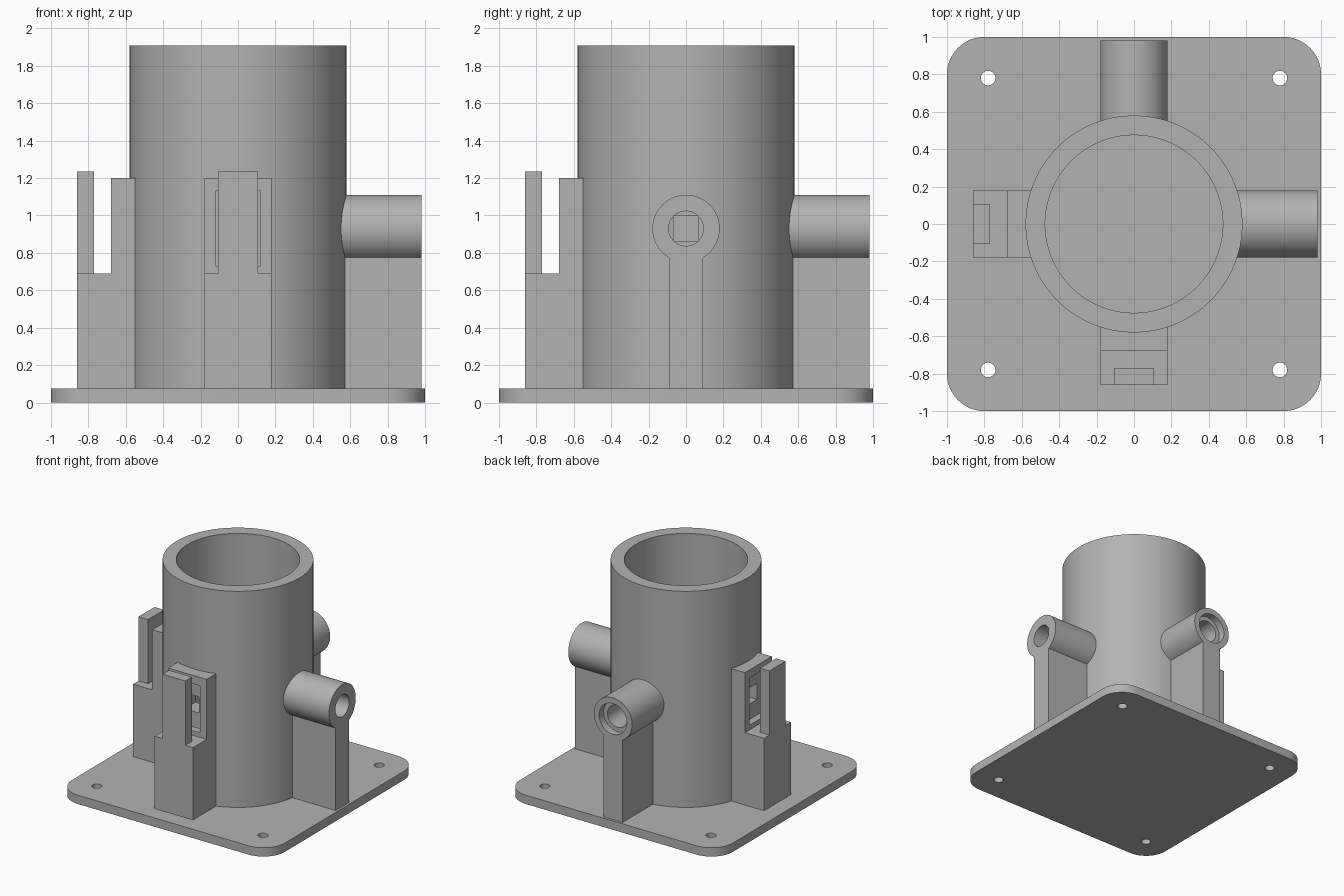
import bpy, bmesh, math
from mathutils import Matrix

cube = bpy.data.objects.get("Cube")
if cube:
    bpy.data.objects.remove(cube, do_unlink=True)

PLATE_TOP = 0.075
AXIS_Z = 0.93      # height of the ports and sensor windows

grey = bpy.data.materials.new("plain grey")
grey.use_nodes = True
COLOR = (0.45, 0.45, 0.45, 1)
grey.diffuse_color = COLOR
grey.node_tree.nodes["Principled BSDF"].inputs["Base Color"].default_value = COLOR


def make(name, bm, angle=0.0):
    """Turn a bmesh into an object, turned about z by angle."""
    bm.transform(Matrix.Rotation(angle, 4, 'Z'))
    bmesh.ops.recalc_face_normals(bm, faces=bm.faces)
    mesh = bpy.data.meshes.new(name)
    bm.to_mesh(mesh)
    bm.free()
    mesh.materials.append(grey)
    obj = bpy.data.objects.new(name, mesh)
    bpy.context.collection.objects.link(obj)
    return obj


def box(name, x, y, z, angle=0.0):
    bm = bmesh.new()
    bmesh.ops.create_cube(bm, size=1)
    for v in bm.verts:
        for i, (lo, hi) in enumerate((x, y, z)):
            v.co[i] = hi if v.co[i] > 0 else lo
    return make(name, bm, angle)


def extrude_outline(name, points, depth, angle=0.0):
    """Outline in the x-z plane, extruded evenly along y."""
    bm = bmesh.new()
    face = bm.faces.new([bm.verts.new((x, -depth, z)) for x, z in points])
    out = bmesh.ops.extrude_face_region(bm, geom=[face])
    for v in out["geom"]:
        if isinstance(v, bmesh.types.BMVert):
            v.co.y = depth
    return make(name, bm, angle)


def rod(name, radius, lo, hi, angle=None, at=(0, 0), segments=64):
    """Upright cylinder, or one lying along +x turned by angle."""
    bm = bmesh.new()
    bmesh.ops.create_cone(bm, cap_ends=True, segments=segments, radius1=radius,
                          radius2=radius, depth=hi - lo)
    bm.transform(Matrix.Translation((at[0], at[1], (lo + hi) / 2)))
    if angle is not None:
        bm.transform(Matrix.Translation((0, 0, AXIS_Z)) @ Matrix.Rotation(math.pi / 2, 4, 'Y'))
    return make(name, bm, angle or 0.0)


def cut(obj, cutters):
    bpy.context.view_layer.objects.active = obj
    for c in cutters:
        mod = obj.modifiers.new("cut", 'BOOLEAN')
        mod.operation = 'DIFFERENCE'
        mod.solver = 'EXACT'
        mod.object = c
        bpy.ops.object.modifier_apply(modifier=mod.name)


parts, cutters = [], []

# Base plate with rounded corners and four screw holes
plate = box("base_plate", (-1, 1), (-1, 1), (0, PLATE_TOP))
bm = bmesh.new()
bm.from_mesh(plate.data)
corners = [e for e in bm.edges if abs(e.verts[0].co.z - e.verts[1].co.z) > 0.01]
bmesh.ops.bevel(bm, geom=corners, offset=0.2, segments=12, profile=0.5, affect='EDGES')
bm.to_mesh(plate.data)
bm.free()
holes = [rod("screw_hole", 0.039, -0.1, 0.2, at=(x, y), segments=32)
         for x in (-0.78, 0.78) for y in (-0.78, 0.78)]
cut(plate, holes)
cutters += holes
parts.append(plate)

# Main upright tube
wall = rod("main_tube", 0.58, PLATE_TOP, 1.91, segments=128)
inside = rod("main_bore", 0.475, 0, 2, segments=128)
cut(wall, [inside])
cutters.append(inside)
parts.append(wall)

# Two side ports (left and back), each on a rib
for side, angle in (("left", 0.0), ("back", math.pi / 2)):
    port = rod(side + "_port", 0.18, 0.5, 0.98, angle)
    bore = rod("port_bore", 0.093, 0.3, 1.1, angle)
    seat = rod("port_counterbore", 0.13, 0.92, 1.1, angle)
    cut(port, [bore, seat])
    cut(wall, [bore])
    rib = box(side + "_rib", (0.54, 0.98), (-0.09, 0.09), (PLATE_TOP, 0.78), angle)
    cutters += [bore, seat]
    parts += [port, rib]

# Two sensor brackets (right and front), opposite the ports
for side, angle in (("right", math.pi), ("front", -math.pi / 2)):
    bracket = extrude_outline(side + "_bracket", [
        (0.53, PLATE_TOP), (0.86, PLATE_TOP), (0.86, 0.69),
        (0.68, 0.69), (0.68, 1.2), (0.53, 1.2)], 0.18, angle)
    pocket = box("pocket", (0.62, 0.72), (-0.12, 0.12), (0.73, 1.13), angle)
    window = box("window", (0.4, 0.7), (-0.068, 0.068), (AXIS_Z - 0.068, AXIS_Z + 0.068), angle)
    cut(bracket, [pocket, window])
    cut(wall, [window])
    post = box(side + "_post", (0.77, 0.86), (-0.108, 0.108), (0.69, 1.235), angle)
    cutters += [pocket, window]
    parts += [bracket, post]

for c in cutters:
    bpy.data.objects.remove(c, do_unlink=True)

# Smooth round faces, keep hard edges
bpy.ops.object.select_all(action='DESELECT')
for p in parts:
    p.select_set(True)
bpy.context.view_layer.objects.active = parts[0]
bpy.ops.object.shade_smooth_by_angle(angle=math.radians(30))
